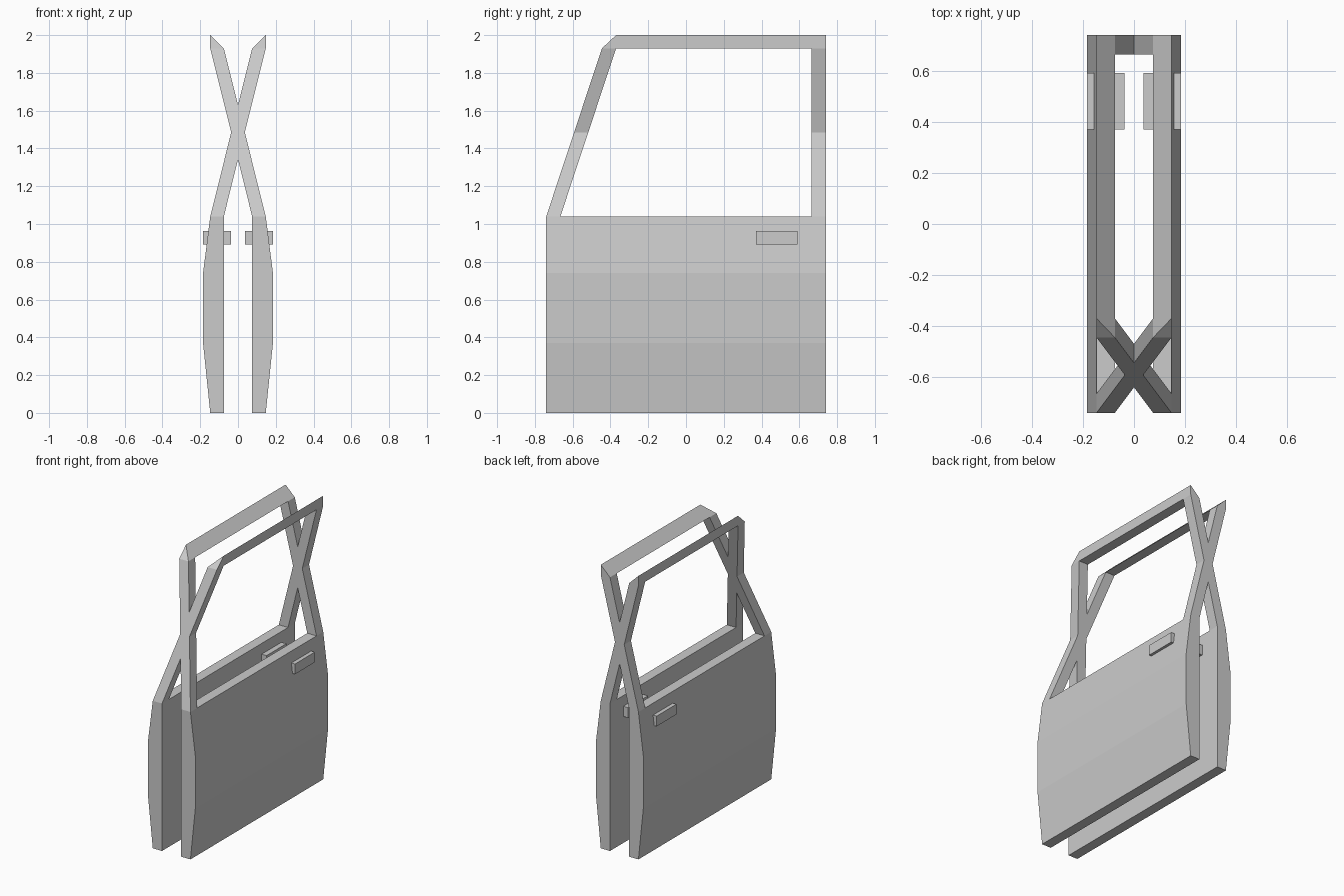
import bpy, bmesh

if "Cube" in bpy.data.objects:
    bpy.data.objects.remove(bpy.data.objects["Cube"])

# Door section (x, z): inner foot, outer foot, bulge, outer sill, inner sill
SECTION = [(.075, 0), (.147, 0), (.185, .37), (.185, .74), (.147, 1.04), (.075, 1.04)]
SILL, HEAD, TOP = 1.04, 1.93, 2.0
YF, YB, W = -.74, .74, .075


def finish(bm, name):
    bmesh.ops.recalc_face_normals(bm, faces=bm.faces)
    mesh = bpy.data.meshes.new(name)
    bm.to_mesh(mesh)
    bm.free()
    obj = bpy.data.objects.new(name, mesh)
    bpy.context.collection.objects.link(obj)
    return obj


def build_door(s, name):
    bm = bmesh.new()
    V = lambda x, y, z: bm.verts.new((s * x, y, z))
    face = bm.faces.new

    # Lower panel: section swept from front to back
    f = [V(x, YF, z) for x, z in SECTION]
    b = [V(x, YB, z) for x, z in SECTION]
    face(f)
    face(b)
    for i in range(3):
        face((f[i], f[i + 1], b[i + 1], b[i]))

    # Pillar feet and heads: rings of outer-front, outer-back, inner-back, inner-front
    fo, fi = V(.147, YF + W, SILL), V(.075, YF + W, SILL)
    bo, bi = V(.147, YB - W, SILL), V(.075, YB - W, SILL)
    front_foot = [f[4], fo, fi, f[5]]
    back_foot = [bo, b[4], b[5], bi]

    def head(y0, y1):
        return [V(-.075, y0, HEAD), V(-.075, y1, HEAD),
                V(-.147, y1, HEAD), V(-.147, y0, HEAD)]
    fh, bh = head(-.445, -.37), head(YB - W, YB)

    # Panel faces meeting the pillars, and the window sill
    face((f[3], f[4], fo, bo, b[4], b[3]))
    face((f[0], f[5], fi, bi, b[5], b[0]))
    face((fo, bo, bi, fi))

    # Leaning pillars
    for foot, top in ((front_foot, fh), (back_foot, bh)):
        for i in range(4):
            j = (i + 1) % 4
            face((foot[i], foot[j], top[j], top[i]))

    # Wedge-shaped top rail
    r0, r1 = V(-.147, -.37, TOP), V(-.147, YB, TOP)
    face((fh[1], bh[0], bh[3], fh[2]))
    face((fh[3], r0, r1, bh[2], bh[3], fh[2]))
    face((r0, r1, bh[1], bh[0], fh[1]))
    face((fh[0], fh[1], r0))
    face((fh[3], fh[0], r0))
    face((bh[1], bh[2], r1))
    finish(bm, name)


def build_handle(s, name):
    bm = bmesh.new()
    bmesh.ops.create_cube(bm, size=1)
    for v in bm.verts:
        v.co = (s * .111 + v.co.x * .148, .481 + v.co.y * .22, .928 + v.co.z * .072)
    finish(bm, name)


for s, side in ((1, "right"), (-1, "left")):
    build_door(s, side + "_door")
    build_handle(s, side + "_handle")
